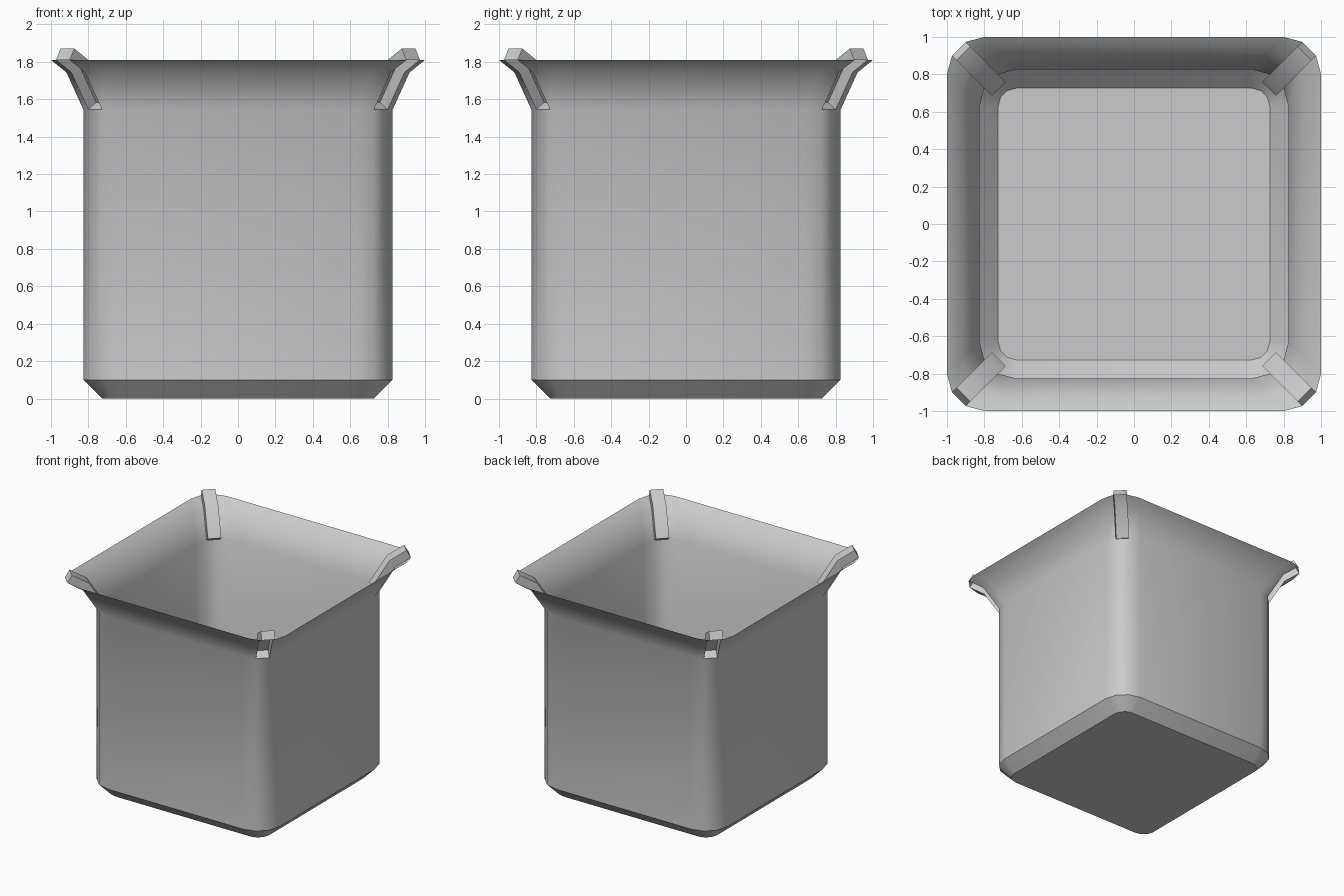
import bpy, bmesh
from math import cos, sin, radians, hypot
from mathutils import Vector

if "Cube" in bpy.data.objects:
    bpy.data.objects.remove(bpy.data.objects["Cube"])

# Wall profile, bottom to top: half width, corner radius, height
PROFILE = [(0.727, 0.10, 0.0), (0.827, 0.20, 0.10), (0.827, 0.20, 1.545),
           (0.917, 0.20, 1.743), (1.0, 0.20, 1.81)]
FLARE = 2            # profile index where the flared rim starts
DEPTH = 0.07         # depth of the corner ribs pushed in from the rim


def ring(bm, half, radius, z):
    """Rounded square with three flat sides per corner."""
    c = half - radius
    out = []
    for k, (sx, sy) in enumerate([(1, 1), (-1, 1), (-1, -1), (1, -1)]):
        for s in range(4):
            a = radians(90 * k + 30 * s)
            out.append(bm.verts.new((sx * c + radius * cos(a),
                                     sy * c + radius * sin(a), z)))
    return out


bm = bmesh.new()
rings = [ring(bm, *p) for p in PROFILE]
bm.faces.new(rings[0][::-1])

# Walls, leaving the middle facet of each flared corner open
for level, (lo, hi) in enumerate(zip(rings, rings[1:])):
    for i in range(16):
        if level >= FLARE and i % 4 == 1:
            continue
        j = (i + 1) % 16
        bm.faces.new((lo[i], lo[j], hi[j], hi[i]))

# Corner ribs: the open facets pushed inward and upward
for k in range(4):
    left = [r[4 * k + 1] for r in rings[FLARE:]]
    right = [r[4 * k + 2] for r in rings[FLARE:]]
    a = radians(45 + 90 * k)
    outward = Vector((cos(a), sin(a), 0))
    path = [(v.co.dot(outward), v.co.z) for v in left]
    normals = []
    for (d0, z0), (d1, z1) in zip(path, path[1:]):
        length = hypot(d1 - d0, z1 - z0)
        normals.append((outward * -(z1 - z0) + Vector((0, 0, d1 - d0))) / length)
    mid = (normals[0] + normals[1]).normalized()
    offsets = [normals[0] * DEPTH, mid * DEPTH / mid.dot(normals[0]), normals[1] * DEPTH]
    in_l = [bm.verts.new(v.co + o) for v, o in zip(left, offsets)]
    in_r = [bm.verts.new(v.co + o) for v, o in zip(right, offsets)]
    for n in range(2):
        bm.faces.new((in_l[n], in_r[n], in_r[n + 1], in_l[n + 1]))
        bm.faces.new((left[n], in_l[n], in_l[n + 1], left[n + 1]))
        bm.faces.new((in_r[n], right[n], right[n + 1], in_r[n + 1]))
    bm.faces.new((left[0], right[0], in_r[0], in_l[0]))
    bm.faces.new((in_l[2], in_r[2], right[2], left[2]))

mesh = bpy.data.meshes.new("open_box")
bm.to_mesh(mesh)
bm.free()
box = bpy.data.objects.new("open_box", mesh)
bpy.context.collection.objects.link(box)
bpy.context.view_layer.objects.active = box
box.select_set(True)
bpy.ops.object.shade_smooth_by_angle(angle=radians(38))
